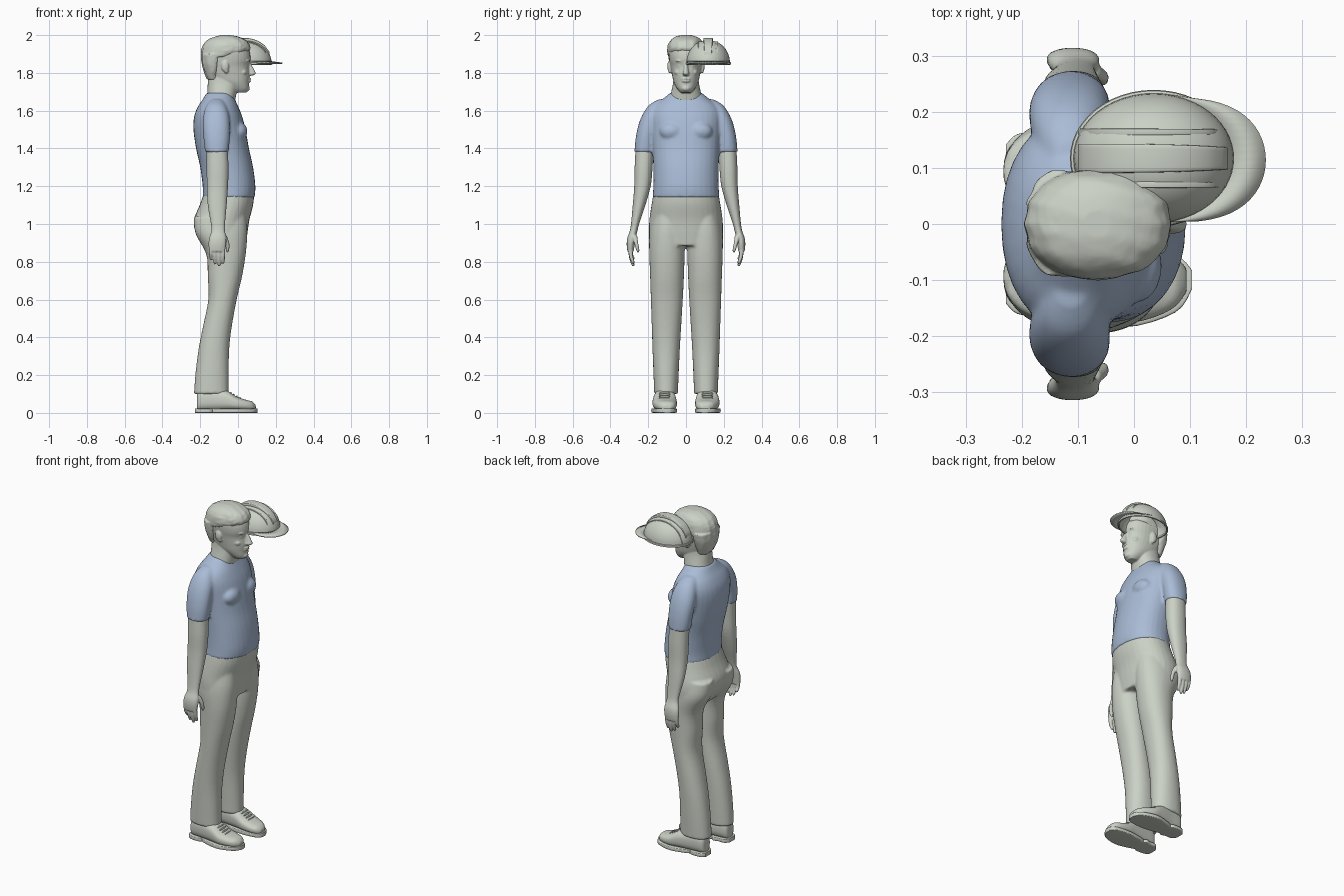
import bpy, bmesh, math, random
from mathutils import Vector

random.seed(4)
if "Cube" in bpy.data.objects:
    bpy.data.objects.remove(bpy.data.objects["Cube"])


def material(name, rgb):
    m = bpy.data.materials.new(name)
    m.use_nodes = True
    m.diffuse_color = (*rgb, 1)
    m.node_tree.nodes["Principled BSDF"].inputs["Base Color"].default_value = (*rgb, 1)
    return m


GREY = material("pale grey", (0.60, 0.64, 0.57))
BLUE = material("soft blue", (0.40, 0.50, 0.67))


def spline(rows, t):
    """Catmull-Rom point on a list of equal-length rows."""
    i = min(int(t), len(rows) - 2)
    f = t - i
    pick = [rows[max(0, min(len(rows) - 1, i + k))] for k in (-1, 0, 1, 2)]
    return [0.5 * (2 * b + (c - a) * f + (2 * a - 5 * b + 4 * c - d) * f * f
                   + (3 * b - a - 3 * c + d) * f ** 3) for a, b, c, d in zip(*pick)]


def loft(bm, rows, axis="z", side=1, power=2.2, sides=32, steps=4, open_start=False):
    """Rows are (position, a0, a1, b0, b1); a, b are x, y along z, or y, z along x."""
    rings = []
    for s in range((len(rows) - 1) * steps + 1):
        p, a0, a1, b0, b1 = spline(rows, s / steps)
        ring = []
        for k in range(sides):
            ang = math.tau * k / sides
            c, d = math.cos(ang), math.sin(ang)
            a = (a0 + a1) / 2 + (a1 - a0) / 2 * math.copysign(abs(c) ** (2 / power), c)
            b = (b0 + b1) / 2 + (b1 - b0) / 2 * math.copysign(abs(d) ** (2 / power), d)
            co = (a, side * b, p) if axis == "z" else (p, side * a, b)
            ring.append(bm.verts.new(co))
        rings.append(ring)
    for low, high in zip(rings, rings[1:]):
        for k in range(sides):
            n = (k + 1) % sides
            bm.faces.new((low[k], low[n], high[n], high[k]))
    if not open_start:
        bm.faces.new(rings[0])
    bm.faces.new(rings[-1])


def ball(bm, centre, size):
    made = bmesh.ops.create_uvsphere(bm, u_segments=20, v_segments=12, radius=1)["verts"]
    for v in made:
        v.co = Vector([c + s * p for c, s, p in zip(centre, size, v.co)])


def sym(rows):
    return [(z, x0, x1, -r, r) for z, x0, x1, r in rows]


def finish(bm, name, mat, voxel=0, soften=0, thick=0):
    bmesh.ops.recalc_face_normals(bm, faces=bm.faces)
    me = bpy.data.meshes.new(name)
    bm.to_mesh(me)
    bm.free()
    me.materials.append(mat)
    me.polygons.foreach_set("use_smooth", [True] * len(me.polygons))
    me.set_sharp_from_angle(angle=math.radians(40))
    ob = bpy.data.objects.new(name, me)
    bpy.context.collection.objects.link(ob)
    if voxel:
        mod = ob.modifiers.new("fuse", "REMESH")
        mod.mode, mod.voxel_size, mod.use_smooth_shade = "VOXEL", voxel, True
    if soften:
        mod = ob.modifiers.new("soften", "SMOOTH")
        mod.factor, mod.iterations = 0.5, soften
    if thick:
        ob.modifiers.new("thickness", "SOLIDIFY").thickness = thick
    return ob


# Shirt: torso and both sleeves fused
bm = bmesh.new()
loft(bm, sym([(1.14, -.187, .088, .177), (1.2, -.187, .092, .173), (1.3, -.2, .08, .173),
              (1.4, -.222, .058, .179), (1.5, -.236, .04, .186), (1.57, -.232, .022, .19),
              (1.62, -.213, .002, .172), (1.66, -.187, -.016, .125), (1.695, -.166, -.03, .083)]))
for side in (1, -1):
    loft(bm, [(1.38, -.174, -.05, .165, .273), (1.45, -.182, -.044, .16, .267),
              (1.52, -.187, -.043, .14, .253), (1.58, -.182, -.048, .115, .23),
              (1.63, -.165, -.065, .09, .195), (1.66, -.14, -.085, .07, .145)], side=side)
    ball(bm, (.005, side * .075, 1.49), (.045, .065, .05))
finish(bm, "shirt", BLUE, .008, 4)

# Trousers: pelvis and both legs fused
bm = bmesh.new()
loft(bm, sym([(.885, -.18, .04, .185), (.95, -.222, .05, .196), (1.02, -.234, .06, .194),
              (1.1, -.203, .08, .183), (1.16, -.182, .086, .172)]))
for side in (1, -1):
    loft(bm, [(.1, -.233, -.049, .043, .168), (.2, -.226, -.049, .039, .172),
              (.33, -.21, -.047, .033, .177), (.45, -.187, -.034, .026, .181),
              (.6, -.157, -.007, .017, .186), (.72, -.16, .021, .011, .19),
              (.84, -.168, .041, .007, .194), (.95, -.225, .049, .004, .195),
              (1.04, -.234, .045, .006, .18)], side=side)
finish(bm, "trousers", GREY, .008, 3)

# Bare arms with hands, fingers and thumb
for side, word in ((1, "left"), (-1, "right")):
    bm = bmesh.new()
    loft(bm, [(.855, -.152, -.07, .276, .31), (.89, -.156, -.063, .272, .314),
              (.925, -.153, -.062, .266, .311), (.965, -.141, -.069, .257, .297),
              (1.01, -.145, -.068, .245, .29), (1.1, -.16, -.06, .215, .282),
              (1.2, -.165, -.053, .187, .274), (1.3, -.166, -.05, .177, .272),
              (1.41, -.167, -.056, .172, .266)], side=side)
    for x, tip in ((-.143, .81), (-.122, .786), (-.1, .776), (-.079, .79)):
        mid = (tip + .87) / 2
        loft(bm, [(tip, x - .005, x + .005, .274, .284), (tip + .012, x - .009, x + .009, .273, .291),
                  (mid, x - .01, x + .01, .28, .302), (.875, x - .011, x + .011, .282, .308)],
             side=side, sides=12)
    loft(bm, [(.85, -.061, -.052, .248, .258), (.865, -.064, -.046, .247, .265),
              (.9, -.07, -.046, .253, .275), (.94, -.09, -.06, .258, .288)], side=side, sides=12)
    finish(bm, word + "_arm", GREY, .0045, 2)

# Head: neck, skull and features fused
bm = bmesh.new()
loft(bm, sym([(1.6, -.17, -.025, .09), (1.66, -.168, -.014, .087), (1.7, -.162, -.006, .078),
              (1.75, -.16, .005, .068), (1.8, -.158, .01, .065)]))
loft(bm, sym([(1.695, -.02, .042, .028), (1.715, -.06, .056, .046), (1.75, -.125, .058, .065),
              (1.79, -.165, .062, .074), (1.835, -.182, .058, .082), (1.87, -.188, .066, .089),
              (1.91, -.186, .062, .092), (1.95, -.17, .045, .085), (1.975, -.13, .01, .06)]))
loft(bm, sym([(1.785, .04, .078, .013), (1.795, .04, .094, .018), (1.81, .04, .09, .014),
              (1.85, .04, .068, .009)]), sides=16)
for z, reach in ((1.768, .011), (1.756, .01)):
    ball(bm, (.058, 0, z), (reach, .023, .006))
ball(bm, (.045, 0, 1.718), (.018, .024, .017))
for side in (1, -1):
    ball(bm, (.036, side * .032, 1.838), (.016, .015, .009))
    ball(bm, (.046, side * .031, 1.864), (.016, .024, .007))
    ball(bm, (.022, side * .042, 1.803), (.025, .02, .018))
    ball(bm, (-.068, side * .087, 1.835), (.02, .012, .031))
    ball(bm, (-.062, side * .083, 1.812), (.012, .012, .014))
finish(bm, "head", GREY, .004, 3)

# Hair: crown and nape with uneven locks
bm = bmesh.new()
loft(bm, sym([(1.765, -.163, -.10, .058), (1.8, -.177, -.09, .073), (1.85, -.191, -.085, .088),
              (1.9, -.194, -.075, .096)]))
loft(bm, sym([(1.885, -.192, -.02, .093), (1.905, -.194, .04, .097), (1.925, -.192, .064, .098),
              (1.95, -.183, .06, .094), (1.975, -.16, .04, .08), (1.992, -.12, 0, .055),
              (2.0, -.09, -.04, .025)]))
for v in bm.verts:
    lock = .0025 * math.sin(v.co.y * 150 + v.co.x * 40) + random.uniform(-.0015, .0015)
    v.co.x += lock
    v.co.y *= 1 + lock * 8
finish(bm, "hair", GREY, .005, 1)

# Shoes: upper, welted sole and laces
for side, word in ((1, "left"), (-1, "right")):
    bm = bmesh.new()
    loft(bm, [(-.218, .085, .14, .015, .1), (-.2, .07, .155, .012, .125),
              (-.13, .06, .164, .012, .13), (-.06, .052, .174, .012, .118),
              (-.01, .048, .177, .012, .088), (.04, .05, .165, .012, .07),
              (.075, .06, .146, .012, .06), (.094, .08, .12, .015, .042)],
         axis="x", side=side, power=2.6)
    finish(bm, word + "_shoe", GREY, .005, 2)
    bm = bmesh.new()
    for x0, x1, grow in ((-.228, -.11, 0), (-.14, .103, 1)):
        mid = .112
        loft(bm, [(x0, mid - .025, mid + .03, 0, .024), (x0 + .02, mid - .048, mid + .048, 0, .024),
                  ((x0 + x1) / 2, mid - .05 - .015 * grow, mid + .052 + .02 * grow, 0, .024),
                  (x1 - .03, mid - .056, mid + .046, 0, .024), (x1, mid - .03, mid + .005, 0, .024)],
             axis="x", side=side, power=8)
    finish(bm, word + "_shoe_sole", GREY)
    bm = bmesh.new()
    for k in range(4):
        ball(bm, (-.038 + k * .016, side * .113, .105 - k * .009), (.004, .03, .006))
    finish(bm, word + "_shoe_laces", GREY)

# Hard hat: hollow dome
CX, CY, RX, RY, RIM, RISE = .035, .117, .143, .116, 1.85, .122
bm = bmesh.new()
dome = []
for k in range(9):
    t = math.radians(k * 11)
    c, s = max(math.cos(t), .03) ** .9, math.sin(t)
    dome.append((RIM + RISE * s, CX - RX * c, CX + RX * c, CY - RY * c, CY + RY * c))
loft(bm, dome, power=2, sides=48, steps=2, open_start=True)
finish(bm, "helmet_dome", GREY, thick=.005)


def dome_height(x, y):
    r = ((x - CX) / RX) ** 2 + ((y - CY) / RY) ** 2
    return RIM + RISE * math.sqrt(max(0, 1 - r))


# Hard hat ridges: one broad, two slim
bm = bmesh.new()
for offset, half, lift in ((0, .026, .013), (.047, .006, .005), (-.047, .006, .005)):
    rows = []
    for k in range(13):
        x = CX - RX * .94 + k * RX * .155
        y, taper = CY + offset, 1 - .25 * (k / 12) ** 3
        h = dome_height(x, y)
        rows.append((x, y - half * taper, y + half * taper, h - .008, h + lift))
    loft(bm, rows, axis="x", power=6, sides=24, steps=2)
finish(bm, "helmet_ridges", GREY)

# Hard hat rim bead
bm = bmesh.new()
rim = []
for k in range(48):
    a = math.tau * k / 48
    rim.append([bm.verts.new((CX + (RX + .006 * math.cos(b)) * math.cos(a),
                              CY + (RY + .006 * math.cos(b)) * math.sin(a),
                              RIM + .007 * math.sin(b))) for b in [math.tau * j / 8 for j in range(8)]])
for k in range(48):
    for j in range(8):
        m, n = (k + 1) % 48, (j + 1) % 8
        bm.faces.new((rim[k][j], rim[m][j], rim[m][n], rim[k][n]))
finish(bm, "helmet_rim", GREY)

# Hard hat visor
bm = bmesh.new()
pairs = []
for k in range(25):
    a = math.radians(-78 + k * 6.5)
    c, s = math.cos(a), math.sin(a)
    inner = bm.verts.new((CX + RX * c, CY + RY * s, RIM + .012))
    outer = bm.verts.new((CX + .2 * c ** .6, CY - .003 + .112 * s, RIM + .004))
    pairs.append((inner, outer))
for (a, b), (c, d) in zip(pairs, pairs[1:]):
    bm.faces.new((a, b, d, c))
finish(bm, "helmet_visor", GREY, thick=.006)
